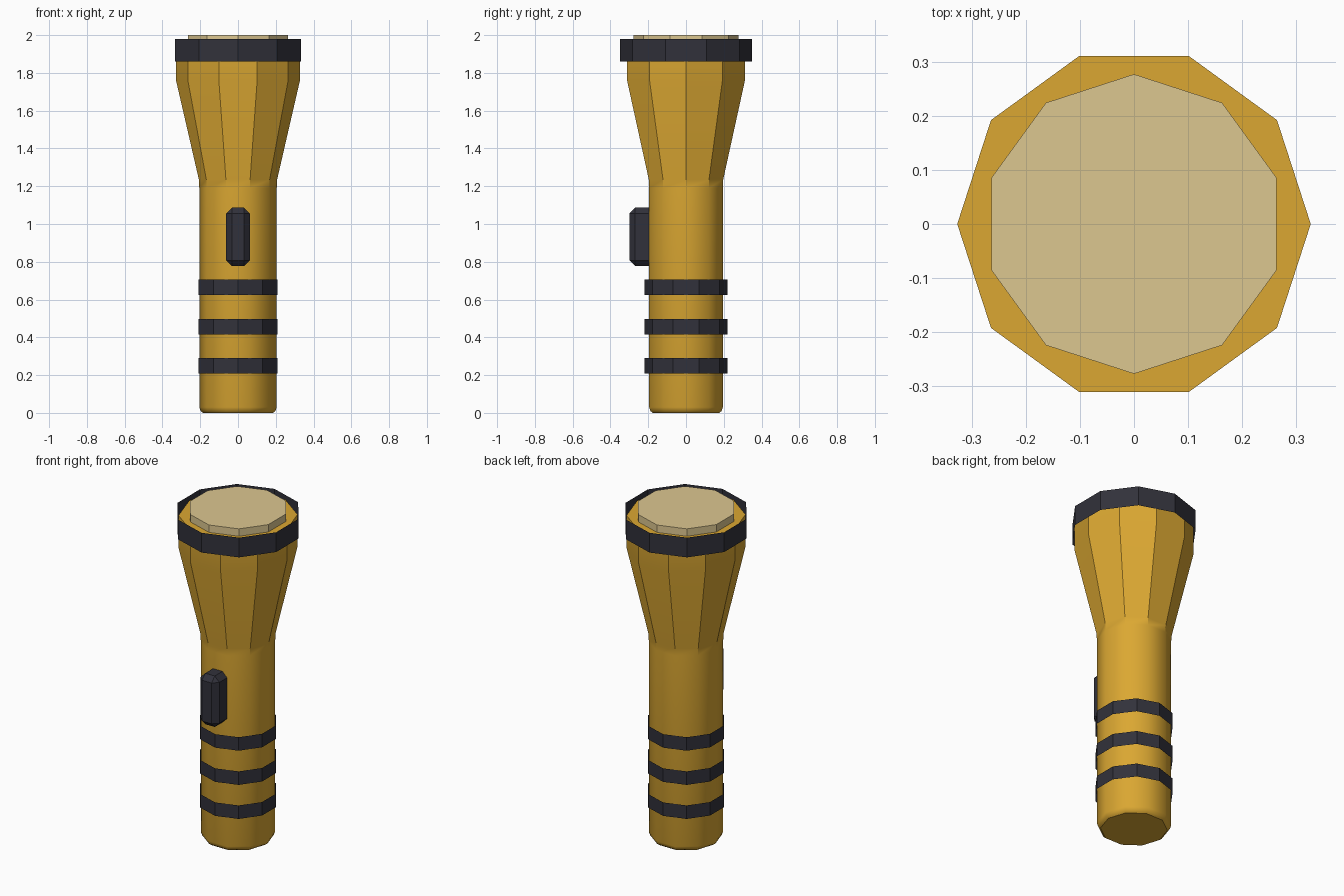
import bpy, bmesh, math

cube = bpy.data.objects.get("Cube")
if cube:
    bpy.data.objects.remove(cube, do_unlink=True)

SIDES = 10


def material(name, rgb):
    m = bpy.data.materials.new(name)
    m.use_nodes = True
    m.diffuse_color = (*rgb, 1)
    bsdf = next(n for n in m.node_tree.nodes if n.type == 'BSDF_PRINCIPLED')
    bsdf.inputs["Base Color"].default_value = (*rgb, 1)
    return m


yellow = material("warm yellow", (0.71, 0.39, 0.032))
black = material("rubber black", (0.031, 0.031, 0.043))
cream = material("cream lens", (0.72, 0.57, 0.28))


def finish(bm, name, mat):
    mesh = bpy.data.meshes.new(name)
    bm.normal_update()
    bm.to_mesh(mesh)
    bm.free()
    mesh.materials.append(mat)
    obj = bpy.data.objects.new(name, mesh)
    bpy.context.scene.collection.objects.link(obj)
    return obj


def lathe(name, profile, mat, turn=0.0, caps=True, smooth_below=None):
    """Turn (radius, height) pairs into a ten-sided solid or open tube."""
    bm = bmesh.new()
    loops = []
    for r, z in profile:
        angles = [turn + math.tau * i / SIDES for i in range(SIDES)]
        loops.append([bm.verts.new((r * math.cos(a), r * math.sin(a), z)) for a in angles])
    for low, high in zip(loops, loops[1:]):
        for i in range(SIDES):
            j = (i + 1) % SIDES
            bm.faces.new((low[i], low[j], high[j], high[i]))
    if caps:
        bm.faces.new(loops[0][::-1])
        bm.faces.new(loops[-1])
    # Soft grip below the given height, crisp facets above it
    if smooth_below is not None:
        for f in bm.faces:
            f.smooth = len(f.verts) == 4
        for e in bm.edges:
            flat_cap = any(len(f.verts) == SIDES for f in e.link_faces)
            rising = abs(e.verts[0].co.z - e.verts[1].co.z) > 0.01
            above = min(v.co.z for v in e.verts) >= smooth_below - 0.001
            e.smooth = not (flat_cap or (rising and above))
    return finish(bm, name, mat)


# Barrel and flared head in one piece
lathe("body", [(0.185, 0), (0.198, 0.01), (0.205, 0.03), (0.205, 1.19), (0.207, 1.235),
               (0.328, 1.76), (0.328, 1.955)], yellow, smooth_below=1.19)

# Parts turned half a facet against the body
HALF = math.pi / SIDES
lathe("lens", [(0.278, 1.94), (0.278, 2.0)], cream, HALF)
lathe("head_band", [(0.35, 1.86), (0.35, 1.98)], black, HALF, caps=False)
for n, z in enumerate((0.25, 0.457, 0.665), 1):
    lathe(f"grip_band_{n}", [(0.22, z - 0.041), (0.22, z + 0.041)], black, HALF, caps=False)

# Chamfered slide switch on the front
bm = bmesh.new()
bmesh.ops.create_cube(bm, size=1)
bmesh.ops.scale(bm, vec=(0.126, 0.17, 0.31), verts=bm.verts)
bmesh.ops.translate(bm, vec=(0, -0.215, 0.932), verts=bm.verts)
bmesh.ops.bevel(bm, geom=bm.edges[:], offset=0.031, segments=1, affect='EDGES')
finish(bm, "switch", black)
